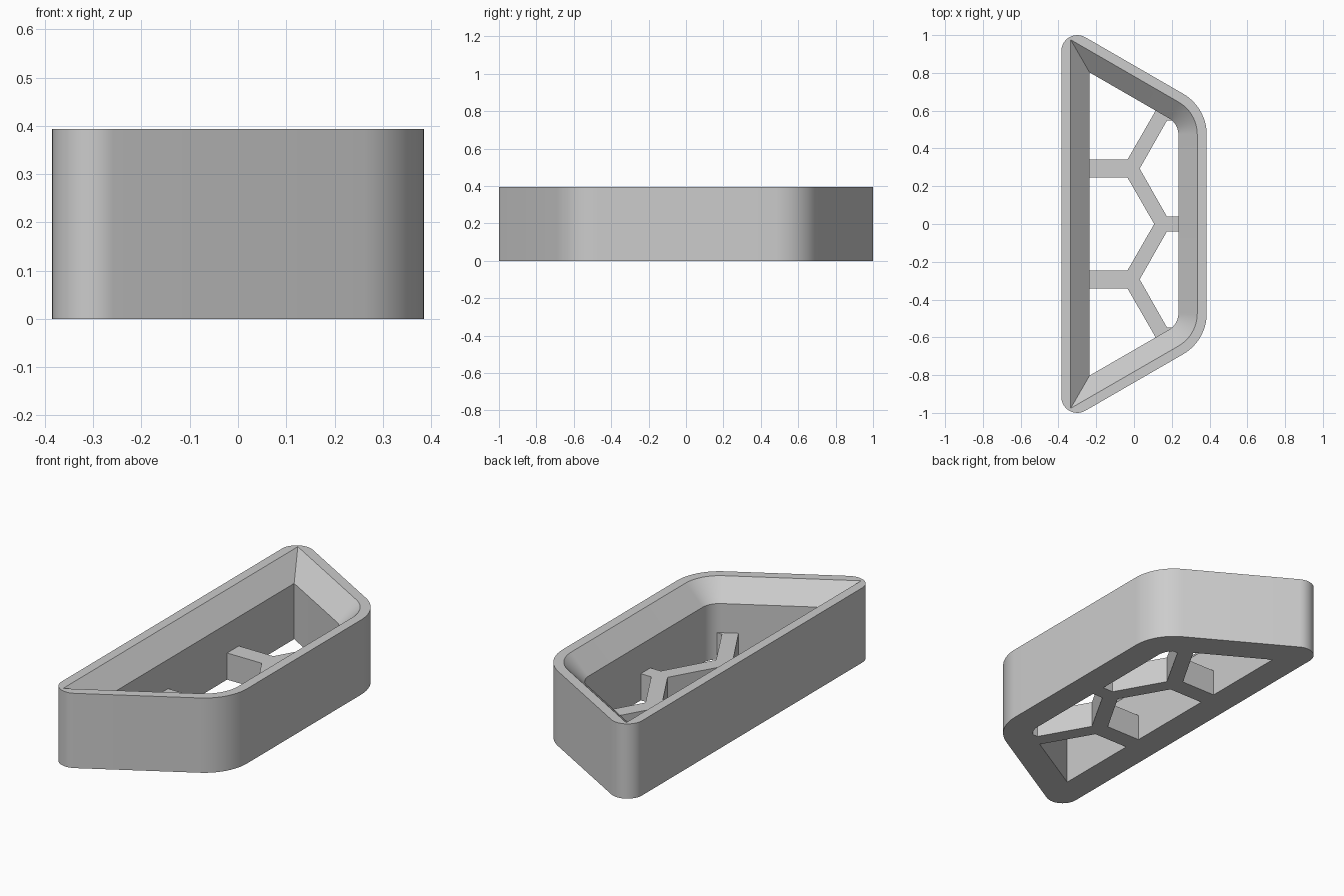
import bpy, bmesh, math
from mathutils import Vector

if "Cube" in bpy.data.objects:
    bpy.data.objects.remove(bpy.data.objects["Cube"], do_unlink=True)

HALF_X = 0.385      # half depth of the trapezoid
LONG_Y = 1.062      # unrounded corner on the long side
HEIGHT = 0.393
SLOPE = math.tan(math.radians(30))

grey = bpy.data.materials.new("light grey")
grey.use_nodes = True
COLOUR = (0.604, 0.604, 0.604, 1)
grey.diffuse_color = COLOUR
grey.node_tree.nodes["Principled BSDF"].inputs["Base Color"].default_value = COLOUR


def fillet(corner, before, after, radius, steps):
    """Points of a round corner, or the bare corner for radius zero."""
    if radius <= 0:
        return [corner]
    a, b = (before - corner).normalized(), (after - corner).normalized()
    half = a.angle(b) / 2
    centre = corner + (a + b).normalized() * radius / math.sin(half)
    start = (corner + a * radius / math.tan(half) - centre).normalized()
    end = (corner + b * radius / math.tan(half) - centre).normalized()
    return [centre + start.slerp(end, i / steps) * radius for i in range(steps + 1)]


def outline(inset, long_radius):
    """Trapezoid moved inwards by inset, with rounded corners."""
    x = HALF_X - inset
    base = LONG_Y - inset / math.cos(math.radians(30))
    y_long = base - SLOPE * inset
    y_short = base - SLOPE * (x + HALF_X)
    corners = [Vector(p) for p in ((-x, -y_long, 0), (x, -y_short, 0),
                                   (x, y_short, 0), (-x, y_long, 0))]
    points = []
    for i, c in enumerate(corners):
        short = i in (1, 2)
        points += fillet(c, corners[i - 1], corners[(i + 1) % 4],
                         0.25 - inset if short else long_radius, 14)
    return points


def loft(name, rings):
    """Solid through rings given as (points, z)."""
    bm = bmesh.new()
    loops = [[bm.verts.new((p[0], p[1], z)) for p in pts] for pts, z in rings]
    n = len(loops[0])
    for low, high in zip(loops, loops[1:]):
        for i in range(n):
            j = (i + 1) % n
            bm.faces.new((low[i], low[j], high[j], high[i]))
    bm.faces.new(loops[0][::-1])
    bm.faces.new(loops[-1])
    bmesh.ops.recalc_face_normals(bm, faces=bm.faces)
    mesh = bpy.data.meshes.new(name)
    bm.to_mesh(mesh)
    bm.free()
    mesh.materials.append(grey)
    obj = bpy.data.objects.new(name, mesh)
    bpy.context.collection.objects.link(obj)
    return obj


def select_only(obj):
    bpy.ops.object.select_all(action='DESELECT')
    obj.select_set(True)
    bpy.context.view_layer.objects.active = obj


# Rounded wall, hollowed by an opening that flares towards the rim
outer = outline(0, 0.085)
wall = loft("wall", [(outer, 0), (outer, HEIGHT)])
throat = outline(0.15, 0)
opening = loft("opening_cutter", [(throat, -0.05), (throat, HEIGHT - 0.1),
                                  (outline(0.03, 0), HEIGHT + 0.02)])
opening.hide_render = True
cut = wall.modifiers.new("opening", 'BOOLEAN')
cut.operation = 'DIFFERENCE'
cut.solver = 'EXACT'
cut.object = opening
select_only(wall)
bpy.ops.object.modifier_apply(modifier=cut.name)
bpy.data.objects.remove(opening, do_unlink=True)
bpy.ops.object.shade_smooth_by_angle(angle=math.radians(30))

# Branching floor lattice, one half of its outline mirrored across the middle
half = [(0.25, 0.04), (0.174, 0.04), (0.03, 0.293), (0.174, 0.547),
        (0.25, 0.547), (0.25, 0.62), (0.118, 0.606), (-0.034, 0.342),
        (-0.25, 0.342), (-0.25, 0.245), (-0.034, 0.245), (0.107, 0)]
lattice_outline = half + [(x, -y) for x, y in reversed(half[:-1])]
loft("floor_lattice", [(lattice_outline, 0), (lattice_outline, 0.14)])
